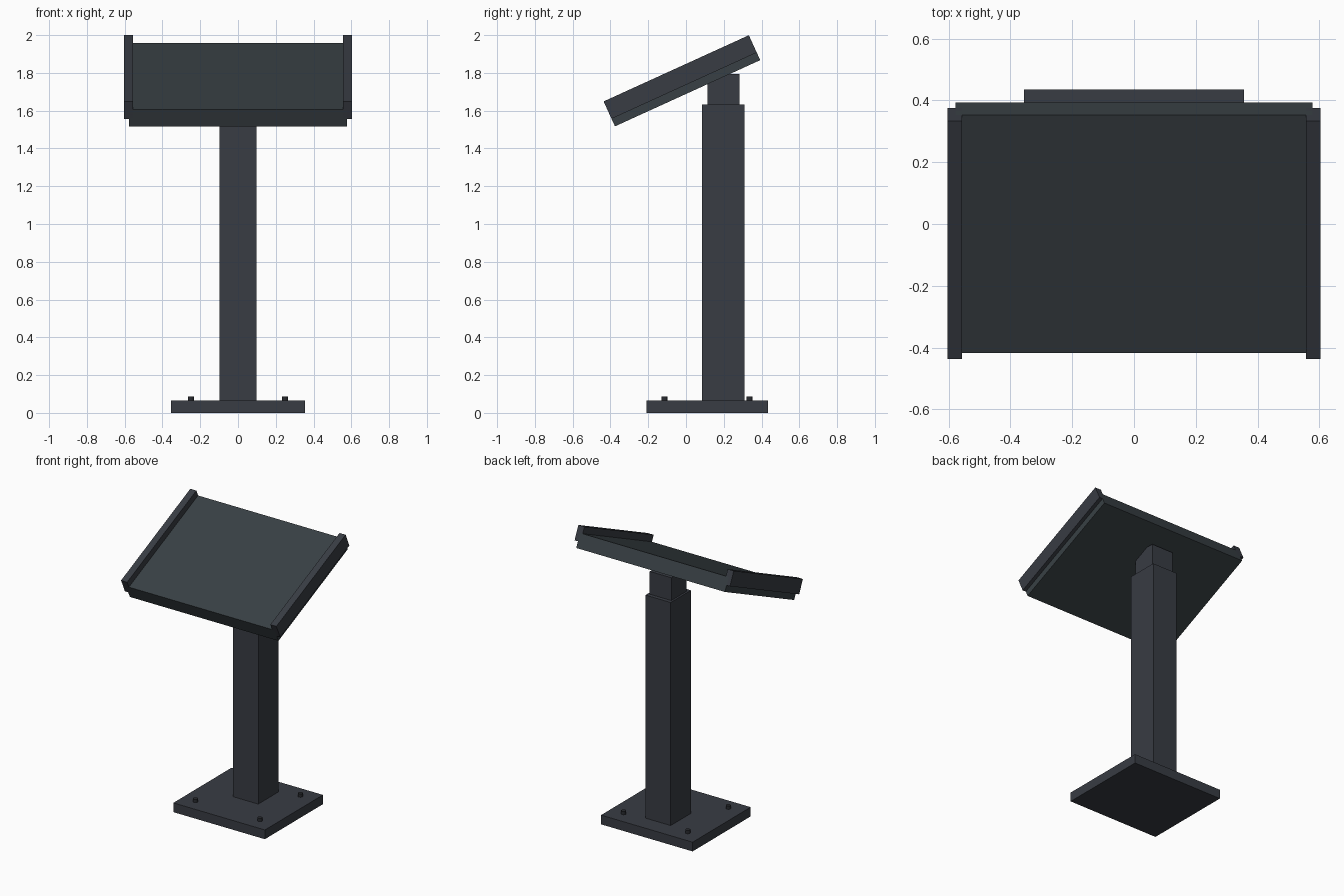
import bpy, math
from mathutils import Matrix, Vector

if "Cube" in bpy.data.objects:
    bpy.data.objects.remove(bpy.data.objects["Cube"])


def material(name, rgb):
    m = bpy.data.materials.new(name)
    m.diffuse_color = (*rgb, 1)
    m.use_nodes = True
    m.node_tree.nodes["Principled BSDF"].inputs["Base Color"].default_value = m.diffuse_color
    return m


metal = material("dark grey metal", (0.040, 0.045, 0.057))
slate = material("slate panel", (0.040, 0.051, 0.058))
bolt_grey = material("bolt charcoal", (0.022, 0.024, 0.029))


def box(name, lo, hi, mat, matrix=Matrix()):
    """Box between two corners, optionally placed by a matrix."""
    lo, hi = Vector(lo), Vector(hi)
    bpy.ops.mesh.primitive_cube_add(size=1)
    ob = bpy.context.object
    ob.name = name
    size = hi - lo
    ob.data.transform(matrix @ Matrix.Translation((lo + hi) / 2)
                      @ Matrix.Diagonal((*size, 1)))
    ob.data.materials.append(mat)
    return ob


# Base plate, post and neck
box("base_plate", (-0.356, -0.21, 0), (0.356, 0.435, 0.065), metal)
box("post", (-0.098, 0.085, 0.06), (0.098, 0.31, 1.633), metal)
box("neck", (-0.084, 0.114, 1.6), (0.084, 0.283, 1.793), metal)

# Anchor bolts
for x in (-0.25, 0.25):
    for y in (-0.114, 0.336):
        bpy.ops.mesh.primitive_cylinder_add(vertices=12, radius=0.016, depth=0.03,
                                            location=(x, y, 0.073))
        bolt = bpy.context.object
        bolt.name = "anchor_bolt"
        bolt.data.materials.append(bolt_grey)

# Tilted display panel, local frame starts at its lower front edge
tilt = Matrix.Translation((0, -0.376, 1.517)) @ Matrix.Rotation(math.radians(24.5), 4, 'X')
length = 0.845
box("display_panel", (-0.578, 0, 0), (0.578, length, 0.099), slate, tilt)

# Raised side rails
for side, name in ((-1, "left_rail"), (1, "right_rail")):
    x0, x1 = sorted((side * 0.557, side * 0.604))
    box(name, (x0, 0, 0.044), (x1, length, 0.145), metal, tilt)
